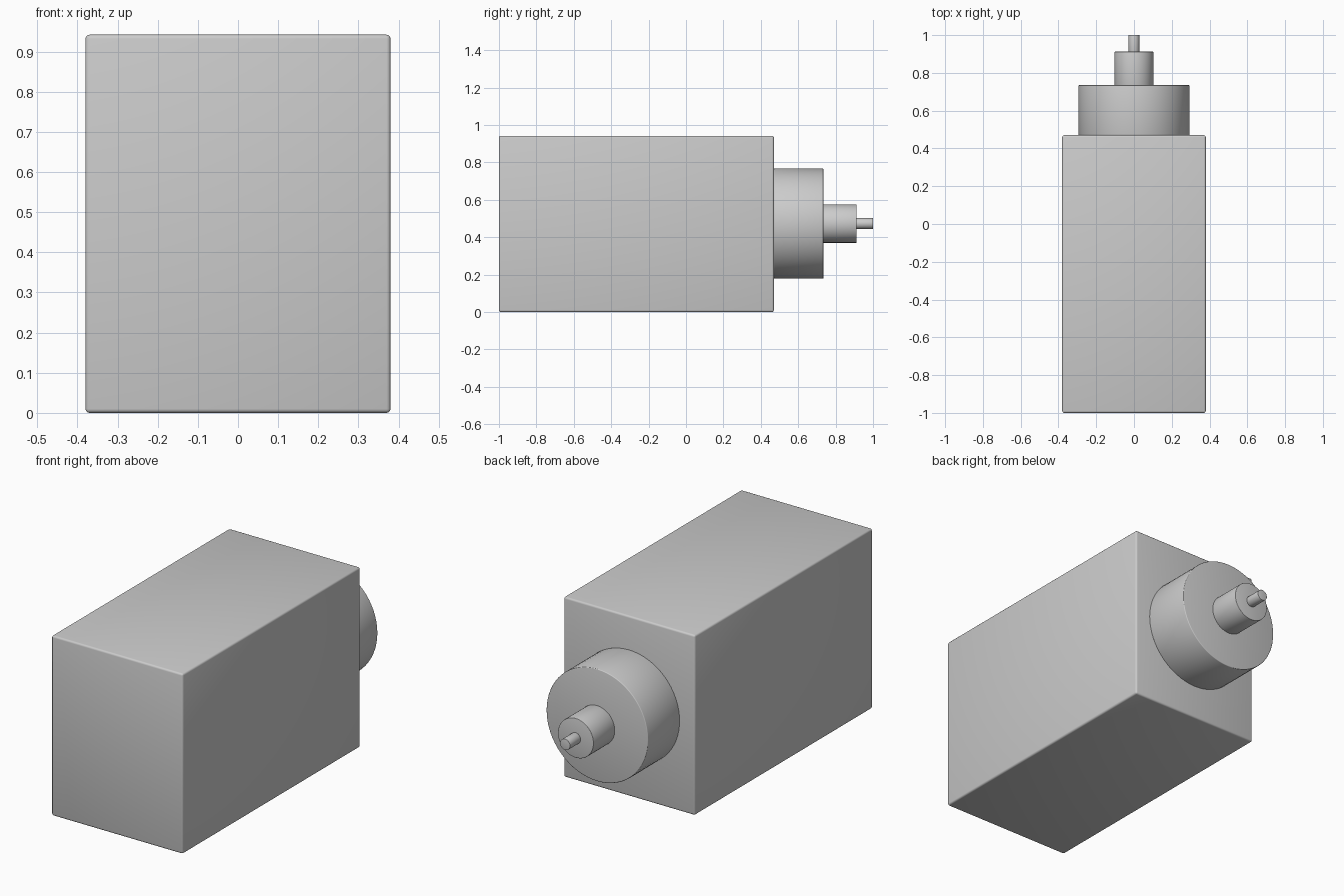
import bpy
import math

if "Cube" in bpy.data.objects:
    bpy.data.objects.remove(bpy.data.objects["Cube"])

AXIS_Z = 0.473


def finish(obj, name, bevel):
    obj.name = name
    bpy.ops.object.transform_apply(location=False, rotation=True, scale=True)
    mod = obj.modifiers.new("soft_edges", 'BEVEL')
    mod.width = bevel
    mod.segments = 3
    mod.limit_method = 'ANGLE'
    mod.angle_limit = math.radians(40)
    bpy.ops.object.modifier_apply(modifier=mod.name)
    bpy.ops.object.shade_smooth_by_angle(angle=math.radians(35))


def box(name, x, y, z, bevel):
    bpy.ops.mesh.primitive_cube_add(
        size=1, location=[(a + b) / 2 for a, b in (x, y, z)])
    obj = bpy.context.object
    obj.scale = [b - a for a, b in (x, y, z)]
    finish(obj, name, bevel)


def rod(name, radius, y0, y1, bevel):
    bpy.ops.mesh.primitive_cylinder_add(
        vertices=64, radius=radius, depth=y1 - y0,
        location=(0, (y0 + y1) / 2, AXIS_Z), rotation=(math.pi / 2, 0, 0))
    finish(bpy.context.object, name, bevel)


# Main housing
box("housing", (-0.38, 0.38), (-1.0, 0.47), (0, 0.942), 0.01)

# Stepped barrel on the back face
rod("barrel", 0.294, 0.47, 0.735, 0.004)
rod("collar", 0.103, 0.735, 0.912, 0.002)
rod("tip", 0.029, 0.912, 1.0, 0.001)
